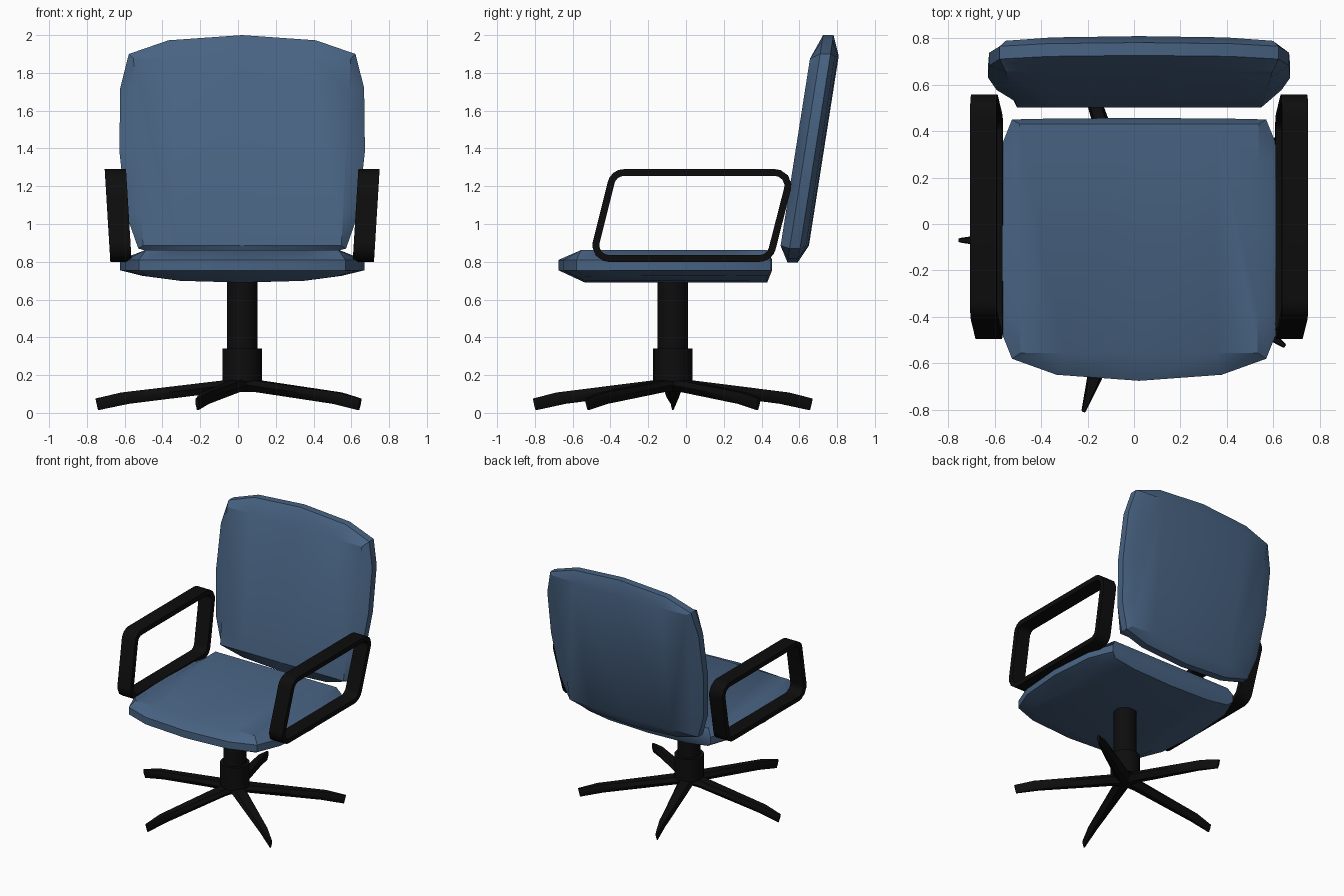
import bpy, bmesh, math
from mathutils import Vector

if "Cube" in bpy.data.objects:
    bpy.data.objects.remove(bpy.data.objects["Cube"])

CX, CY = 0.022, -0.07      # chair axis


def material(name, rgb):
    m = bpy.data.materials.new(name)
    m.diffuse_color = (*rgb, 1)
    m.use_nodes = True
    m.node_tree.nodes["Principled BSDF"].inputs["Base Color"].default_value = m.diffuse_color
    return m


BLUE = material("blue fabric", (0.065, 0.125, 0.225))
BLACK = material("black plastic", (0.004, 0.004, 0.004))


def finish(name, bm, mat, angle=35):
    bmesh.ops.recalc_face_normals(bm, faces=bm.faces)
    me = bpy.data.meshes.new(name)
    bm.to_mesh(me)
    bm.free()
    ob = bpy.data.objects.new(name, me)
    bpy.context.collection.objects.link(ob)
    me.materials.append(mat)
    bpy.ops.object.select_all(action='DESELECT')
    ob.select_set(True)
    bpy.context.view_layer.objects.active = ob
    bpy.ops.object.shade_smooth_by_angle(angle=math.radians(angle))
    return ob


def loft(bm, rings):
    """Skin closed rings of equal length; returns the vertex rings."""
    vr = [[bm.verts.new(p) for p in r] for r in rings]
    n = len(vr[0])
    for a, b in zip(vr, vr[1:]):
        for i in range(n):
            j = (i + 1) % n
            bm.faces.new((a[i], a[j], b[j], b[i]))
    return vr


def outline(w0, w1, v0, v1, side, low, high):
    """Four-sided outline whose sides bulge outwards; 16 points."""
    ts = (-1, -0.65, 0, 0.65)
    f = lambda t: 1 - abs(t) ** 3
    mid, half = (v0 + v1) / 2, (v1 - v0) / 2
    w = lambda t: w0 + (w1 - w0) * (t + 1) / 2 + side * f(t)
    pts = [(t * w0, v0 - low * f(t)) for t in ts]
    pts += [(w(t), mid + half * t) for t in ts]
    pts += [(-t * w1, v1 + high * f(t)) for t in ts]
    pts += [(-w(-t), mid - half * t) for t in ts]
    return pts


def cushion(name, rings, place):
    """rings: (outline args, depth, dome); place maps (u, v, depth) to space."""
    bm = bmesh.new()
    pts = []
    for args, depth, dome in rings:
        wmax = max(args[0], args[1])
        pts.append([place(u, v, depth + dome * min(1, abs(u) / wmax) ** 3)
                    for u, v in outline(*args)])
    vr = loft(bm, pts)
    for r in (vr[0], vr[-1]):          # panels in four strips
        for i in range(4):
            f = [r[i], r[i + 1], r[11 - i], r[12 - i]]
            if i == 0:
                f = [r[0], r[1], r[11]] + r[12:]
            if i == 3:
                f = r[3:10]
            bm.faces.new(f)
    return finish(name, bm, BLUE, 30)


# Seat: v runs front to back, depth is height
cushion("seat", [
    ((0.50, 0.51, -0.535, 0.43, 0.02, 0.0, 0.0), 0.69, 0.035),
    ((0.547, 0.547, -0.58, 0.45, 0.10, 0.095, 0.006), 0.755, 0),
    ((0.547, 0.547, -0.58, 0.45, 0.10, 0.095, 0.006), 0.81, 0),
    ((0.51, 0.515, -0.555, 0.43, 0.0, 0.0, 0.0), 0.862, 0),
], lambda u, v, d: (CX + u, v, d))

# Backrest: v is height, leaning back
cushion("backrest", [
    ((0.525, 0.575, 0.885, 1.875, 0.0, 0.0, 0.0), 0.50, 0),
    ((0.55, 0.60, 0.87, 1.90, 0.075, 0.073, 0.10), 0.55, 0),
    ((0.55, 0.60, 0.87, 1.90, 0.075, 0.073, 0.10), 0.605, 0),
    ((0.525, 0.575, 0.885, 1.89, 0.0, 0.0, 0.0), 0.65, -0.02),
], lambda u, v, d: (CX + u, d + 0.157 * (v - 0.88), v))


# Armrests: rounded parallelogram hoops, splayed outwards
def hoop(corners, radius, steps=4):
    out = []
    n = len(corners)
    for i, c in enumerate(corners):
        p = Vector(c)
        a = (Vector(corners[i - 1]) - p).normalized()
        b = (Vector(corners[(i + 1) % n]) - p).normalized()
        t = radius / math.tan(a.angle(b) / 2)
        s, e = p + a * t, p + b * t
        ctr = p + (a + b).normalized() * (radius / math.sin(a.angle(b) / 2))
        for k in range(steps + 1):
            d = (s - ctr).lerp(e - ctr, k / steps).normalized()
            out.append(ctr + d * radius)
    return out


T = 0.036
outer = hoop([(-0.52, 0.80), (0.4575, 0.80), (0.5825, 1.29), (-0.3975, 1.29)], 0.085)
inner = hoop([(-0.52 + T * 1.3, 0.80 + T), (0.4575 - T * 0.8, 0.80 + T),
              (0.5825 - T * 1.3, 1.29 - T), (-0.3975 + T * 0.8, 1.29 - T)], 0.05)
for name, s in (("left_armrest", -1), ("right_armrest", 1)):
    at = lambda p, x: (CX + s * (x + 0.061 * (p.y - 0.80)), p.x, p.y)
    bm = bmesh.new()
    # cross-section corners swept round the hoop
    rings = [[at(o, 0.585), at(o, 0.698), at(i, 0.698), at(i, 0.585)]
             for o, i in zip(outer, inner)]
    vr = loft(bm, rings)
    for k in range(4):
        j = (k + 1) % 4
        bm.faces.new((vr[-1][k], vr[-1][j], vr[0][j], vr[0][k]))
    finish(name, bm, BLACK)


# Column and hub
def cylinder(name, r, z0, z1):
    bm = bmesh.new()
    ring = lambda z: [(CX + r * math.cos(k * math.tau / 20),
                       CY + r * math.sin(k * math.tau / 20), z) for k in range(20)]
    vr = loft(bm, [ring(z0), ring(z1)])
    bm.faces.new(vr[0])
    bm.faces.new(vr[1])
    finish(name, bm, BLACK)


cylinder("column", 0.08, 0.30, 0.70)
cylinder("hub", 0.104, 0.165, 0.34)

# Five tapering base legs: (top radius, bottom radius, z bottom, z top, half width)
SECTIONS = [(0.0, 0.0, 0.11, 0.172, 0.055), (0.10, 0.10, 0.11, 0.172, 0.055),
            (0.64, 0.60, 0.048, 0.108, 0.032), (0.777, 0.763, 0.014, 0.076, 0.010)]
for n in range(5):
    a = math.radians(180 + 72 * n)
    d, side = Vector((math.cos(a), math.sin(a), 0)), Vector((-math.sin(a), math.cos(a), 0))
    bm = bmesh.new()
    rings = []
    for rt, rb, z0, z1, w in SECTIONS:
        zm, rm = z0 + (z1 - z0) * 0.55, (rt + rb) / 2
        prof = [(0.35, z0, rb), (1, zm, rm), (0.65, z1, rt),
                (-0.65, z1, rt), (-1, zm, rm), (-0.35, z0, rb)]
        rings.append([Vector((CX, CY, z)) + d * r + side * (k * w) for k, z, r in prof])
    vr = loft(bm, rings)
    bm.faces.new(vr[0])
    bm.faces.new(vr[-1])
    finish("base_leg_%d" % (n + 1), bm, BLACK)
